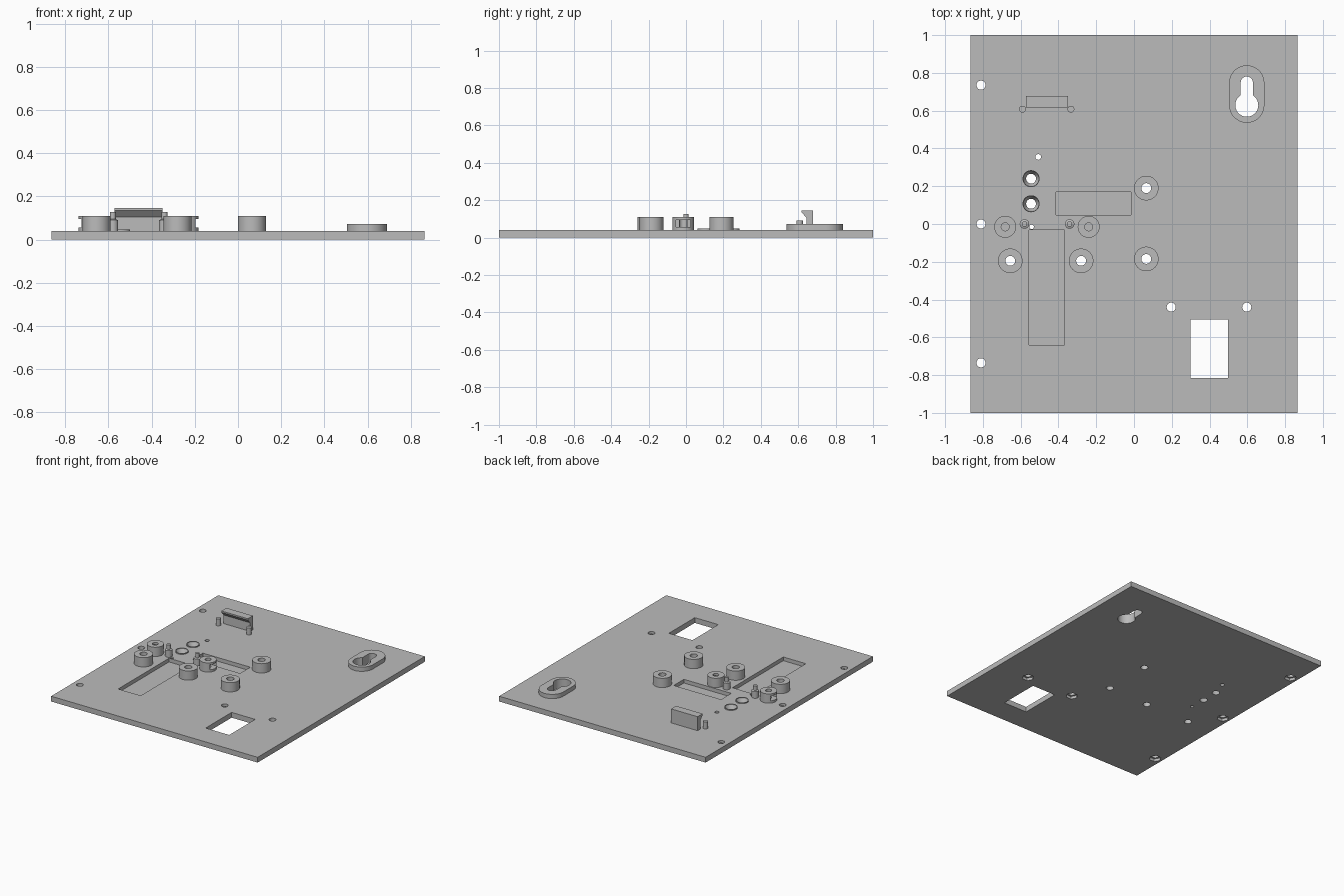
import bpy, bmesh, math
from mathutils import Vector

cube = bpy.data.objects.get("Cube")
if cube:
    bpy.data.objects.remove(cube, do_unlink=True)

grey = bpy.data.materials.new("plain_grey")
grey.use_nodes = True
grey.diffuse_color = (0.5, 0.5, 0.5, 1)
grey.node_tree.nodes["Principled BSDF"].inputs["Base Color"].default_value = (0.5, 0.5, 0.5, 1)

TOP = 0.04      # upper face of the plate
ROOT = 0.032    # raised parts are sunk slightly into the plate


def finish(name, bm):
    bmesh.ops.recalc_face_normals(bm, faces=bm.faces)
    mesh = bpy.data.meshes.new(name)
    bm.to_mesh(mesh)
    bm.free()
    mesh.materials.append(grey)
    obj = bpy.data.objects.new(name, mesh)
    bpy.context.collection.objects.link(obj)
    return obj


def prism(name, outline, push):
    """Extrude a closed outline of 3D points along a vector."""
    bm = bmesh.new()
    face = bm.faces.new([bm.verts.new(p) for p in outline])
    out = bmesh.ops.extrude_face_region(bm, geom=[face])
    moved = [v for v in out["geom"] if isinstance(v, bmesh.types.BMVert)]
    bmesh.ops.translate(bm, verts=moved, vec=Vector(push))
    return finish(name, bm)


def box(name, x0, x1, y0, y1, z0, z1):
    return prism(name, [(x0, y0, z0), (x1, y0, z0), (x1, y1, z0), (x0, y1, z0)], (0, 0, z1 - z0))


def turned(name, x, y, profile, sides=40):
    """Solid of revolution from (radius, height) pairs."""
    bm = bmesh.new()
    rings = []
    for r, z in profile:
        rings.append([bm.verts.new((x + r * math.cos(math.tau * i / sides),
                                    y + r * math.sin(math.tau * i / sides), z)) for i in range(sides)])
    for low, high in zip(rings, rings[1:]):
        for i in range(sides):
            j = (i + 1) % sides
            bm.faces.new((low[i], low[j], high[j], high[i]))
    bm.faces.new(rings[0])
    bm.faces.new(rings[-1])
    return finish(name, bm)


def cylinder(name, x, y, r, z0, z1, sides=40):
    return turned(name, x, y, [(r, z0), (r, z1)], sides)


def arc(x, y, r, start, end, z, steps=24):
    return [(x + r * math.cos(math.radians(start + (end - start) * i / steps)),
             y + r * math.sin(math.radians(start + (end - start) * i / steps)), z)
            for i in range(steps + 1)]


def cut(obj, cutters):
    bpy.context.view_layer.objects.active = obj
    for c in cutters:
        mod = obj.modifiers.new("cut", 'BOOLEAN')
        mod.operation, mod.solver, mod.object = 'DIFFERENCE', 'EXACT', c
        bpy.ops.object.modifier_apply(modifier=mod.name)


parts, cutters = [], []
plate = box("base_plate", -0.865, 0.865, -1, 1, 0, TOP)
parts.append(plate)

# Screw bosses with through holes
for x, y in ((0.065, 0.19), (0.065, -0.185), (-0.655, -0.195), (-0.28, -0.195)):
    boss = cylinder("screw_boss", x, y, 0.065, ROOT, 0.11)
    hole = cylinder("hole_cutter", x, y, 0.026, -0.1, 0.2)
    cut(boss, [hole])
    parts.append(boss)
    cutters.append(hole)

# Blind bosses with a window in the outer side
blind = []
for x, side in ((-0.682, -1), (-0.24, 1)):
    boss = cylinder("slotted_boss", x, -0.015, 0.058, ROOT, 0.11)
    bore = cylinder("bore_cutter", x, -0.015, 0.021, TOP, 0.2)
    far = x + side * 0.1
    window = box("window_cutter", min(x, far), max(x, far), -0.053, 0.023, 0.057, 0.095)
    cut(boss, [bore, window])
    parts.append(boss)
    blind += [bore, window]

# Stepped locating pins and short plain pins
for x in (-0.58, -0.341):
    parts.append(turned("stepped_pin", x, 0, [(0.025, ROOT), (0.025, 0.09), (0.014, 0.095), (0.014, 0.127)]))
for x in (-0.59, -0.334):
    parts.append(cylinder("short_pin", x, 0.608, 0.018, ROOT, 0.092))

# Snap hook
hook = [(0.645, ROOT), (0.678, ROOT), (0.678, 0.146), (0.618, 0.146), (0.618, 0.135), (0.645, 0.105)]
parts.append(prism("snap_hook", [(-0.572, y, z) for y, z in hook], (0.222, 0, 0)))

# Countersunk rings
for y in (0.24, 0.107):
    ring = cylinder("countersunk_ring", -0.545, y, 0.045, ROOT, 0.048)
    sink = turned("sink_cutter", -0.545, y, [(0.026, -0.1), (0.026, 0.008), (0.042, TOP), (0.042, 0.1)])
    cut(ring, [sink])
    parts.append(ring)
    cutters.append(sink)

# Hanging keyhole with its raised stadium rim
rim = prism("keyhole_rim", arc(0.597, 0.629, 0.093, 180, 360, ROOT) + arc(0.597, 0.747, 0.093, 0, 180, ROOT),
            (0, 0, 0.072 - ROOT))
keyhole = prism("keyhole_cutter", arc(0.597, 0.629, 0.061, 122, 418, -0.1) + arc(0.597, 0.749, 0.032, 0, 180, -0.1),
                (0, 0, 0.3))
cut(rim, [keyhole])
parts.append(rim)
cutters.append(keyhole)

# Mounting holes with hexagonal nut recesses underneath
for x, y in ((-0.81, 0.735), (-0.81, 0), (-0.81, -0.735), (0.197, -0.44), (0.597, -0.44)):
    cutters.append(cylinder("mount_cutter", x, y, 0.024, -0.1, 0.2))
    cutters.append(cylinder("nut_cutter", x, y, 0.042, -0.1, 0.02, 6))

# Small holes, square opening and shallow pockets
cutters += [cylinder("small_cutter", -0.507, 0.355, 0.015, -0.1, 0.2),
            cylinder("small_cutter", -0.542, -0.015, 0.012, -0.1, 0.2),
            box("opening_cutter", 0.3, 0.497, -0.815, -0.505, -0.1, 0.2),
            box("pocket_cutter", -0.413, -0.016, 0.048, 0.17, 0.012, 0.2),
            box("pocket_cutter", -0.556, -0.367, -0.64, -0.031, 0.012, 0.2)]
cut(plate, cutters)
for c in cutters + blind:
    bpy.data.objects.remove(c, do_unlink=True)

# Smooth round walls, crisp edges
bpy.ops.object.select_all(action='DESELECT')
for p in parts:
    p.select_set(True)
bpy.context.view_layer.objects.active = plate
bpy.ops.object.shade_smooth_by_angle(angle=math.radians(25))
